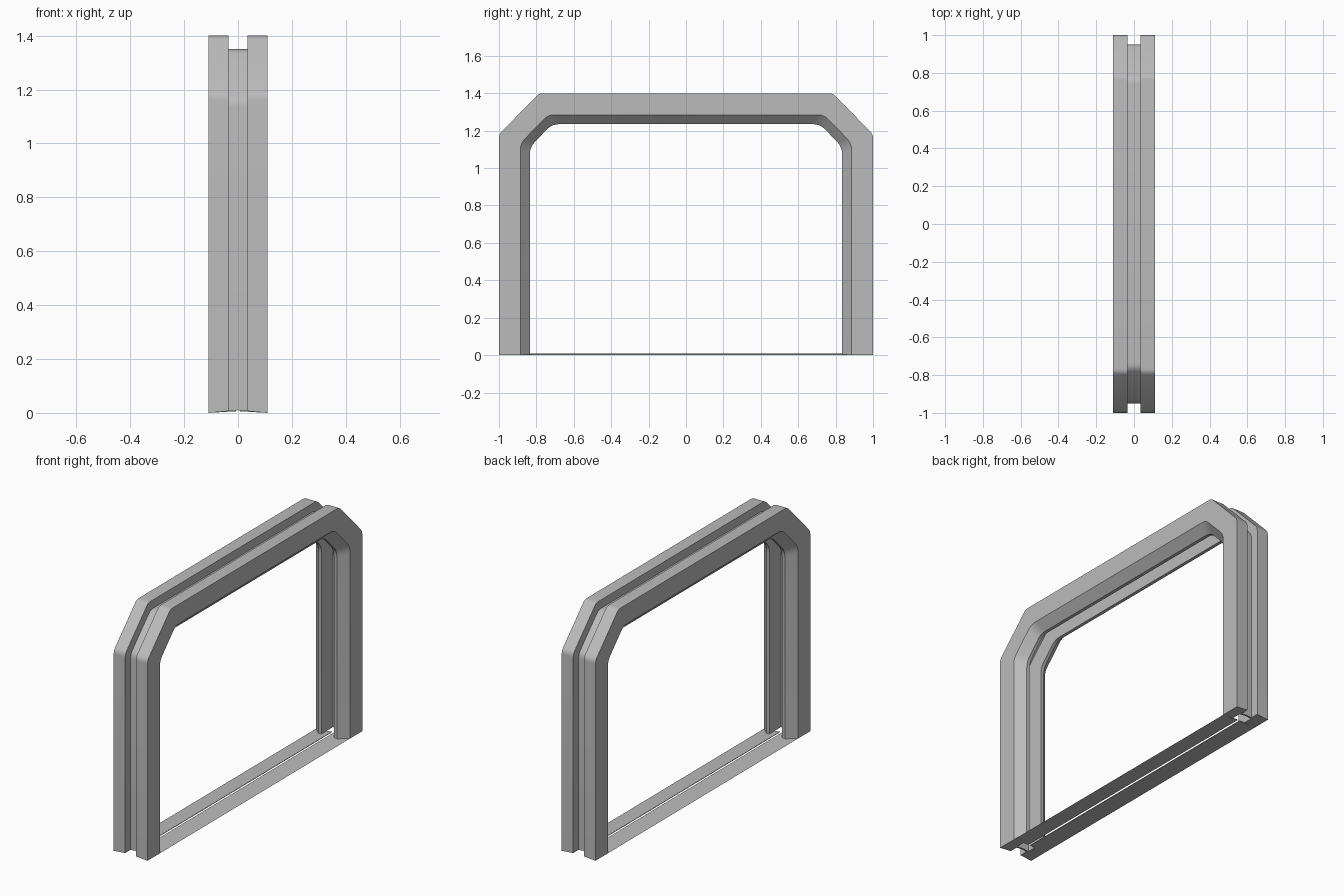
import bpy
from mathutils import Vector

default = bpy.data.objects.get("Cube")
if default:
    bpy.data.objects.remove(default, do_unlink=True)

grey = bpy.data.materials.new("light_grey")
grey.use_nodes = True
grey_value = (0.5, 0.5, 0.5, 1)
grey.diffuse_color = grey_value
grey.node_tree.nodes["Principled BSDF"].inputs["Base Color"].default_value = grey_value

HALF_WIDTH = 0.11
RIDGE = 0.01
MITRE = 0.4142  # tan of 22.5 degrees


def floor_height(x):
    """Height of the gently ramped floor under the frame."""
    return RIDGE * (1 - abs(x) / HALF_WIDTH)


def arch_path(depth, x):
    """Outline of the arch set in by depth, with softened corners."""
    side, top = 1 - depth, 1.4 - depth
    shoulder, eave = 1.18 - depth * MITRE, 0.785 - depth * MITRE
    trim = 0.02 + depth * 0.12
    pts = [Vector(p) for p in ((-side, floor_height(x)), (-side, shoulder), (-eave, top),
                               (eave, top), (side, shoulder), (side, floor_height(x)))]
    path = [pts[0]]
    for before, corner, after in zip(pts, pts[1:], pts[2:]):
        a = corner + (before - corner).normalized() * trim
        b = corner + (after - corner).normalized() * trim
        for i in range(5):
            t = i / 4
            path.append(a * (1 - t) ** 2 + corner * 2 * t * (1 - t) + b * t ** 2)
    path.append(pts[-1])
    return [(x, p.x, p.y) for p in path]


def add_part(name, rails, closed):
    """Skin a loop of matching rails, cap the ends and mirror across x."""
    n, count = len(rails[0]), len(rails)
    verts = [p for rail in rails for p in rail]
    faces = []
    for r in range(count):
        s = (r + 1) % count
        if not closed and s == 0:
            continue
        faces += [(r * n + i, r * n + i + 1, s * n + i + 1, s * n + i) for i in range(n - 1)]
    faces.append([r * n for r in range(count)])
    faces.append([r * n + n - 1 for r in reversed(range(count))])
    mesh = bpy.data.meshes.new(name)
    mesh.from_pydata(verts, [], faces)
    mesh.materials.append(grey)
    obj = bpy.data.objects.new(name, mesh)
    bpy.context.collection.objects.link(obj)
    bpy.ops.object.select_all(action="DESELECT")
    obj.select_set(True)
    bpy.context.view_layer.objects.active = obj
    # Consistent outward normals
    bpy.ops.object.mode_set(mode="EDIT")
    bpy.ops.mesh.select_all(action="SELECT")
    bpy.ops.mesh.normals_make_consistent(inside=False)
    bpy.ops.object.mode_set(mode="OBJECT")
    mirror = obj.modifiers.new("Mirror", "MIRROR")
    mirror.merge_threshold = 0.0005
    bpy.ops.object.shade_smooth_by_angle(angle=0.5)
    return obj


# Arched frame: half section as (x, depth), grooved outside and inside
section = [(0, 0.05), (0.035, 0.05), (0.035, 0), (HALF_WIDTH, 0), (HALF_WIDTH, 0.115),
           (0.06, 0.165), (0.04, 0.165), (0.04, 0.06), (0, 0.06)]
add_part("door_frame", [arch_path(d, x) for x, d in section], closed=False)

# Threshold: two thin ramps with a narrow track slot between them
ramp = [(HALF_WIDTH, 0), (0.007, floor_height(0.007)), (0.007, 0.006)]
add_part("threshold", [[(x, -0.885, z), (x, 0.885, z)] for x, z in ramp], closed=True)
